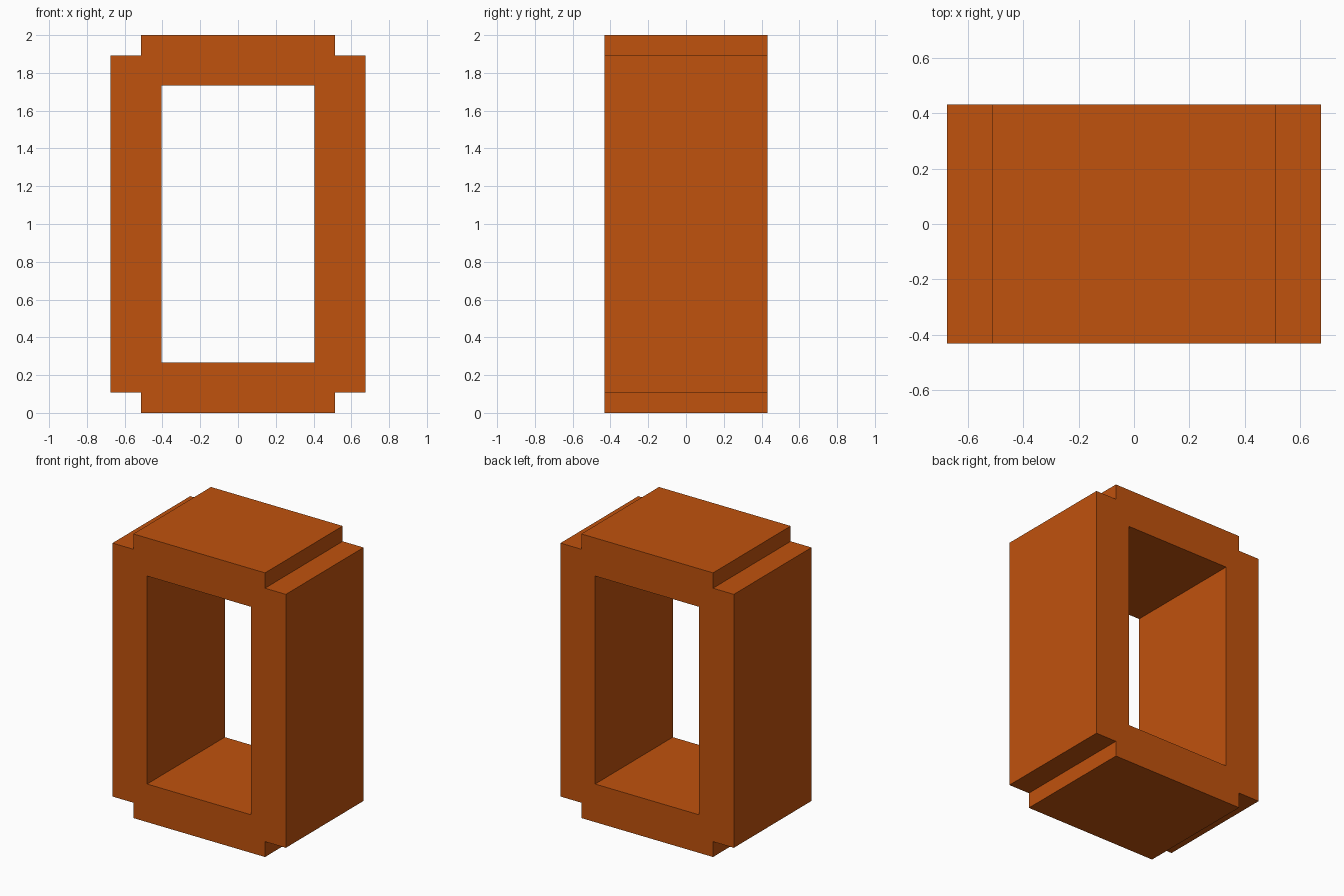
import bpy
import bmesh

cube = bpy.data.objects.get("Cube")
if cube:
    bpy.data.objects.remove(cube, do_unlink=True)

DEPTH = 0.864
MID_Z = 1.0

# Burnt orange material
orange = bpy.data.materials.new("burnt_orange")
orange.use_nodes = True
colour = (0.527, 0.084, 0.004, 1.0)
orange.diffuse_color = colour
orange.node_tree.nodes["Principled BSDF"].inputs["Base Color"].default_value = colour


def mirrored_outline(quarter):
    """Mirror the upper-left quarter of an outline into a full closed loop."""
    half = quarter + [(x, -z) for x, z in reversed(quarter)]
    return half + [(-x, z) for x, z in reversed(half)]


def add_loop(bm, points):
    verts = [bm.verts.new((x, 0, MID_Z + z)) for x, z in points]
    return [bm.edges.new((v, verts[i - 1])) for i, v in enumerate(verts)]


# Frame profile: notched outer outline with a rectangular opening
outer = mirrored_outline([(0.513, 1.0), (0.513, 0.892), (0.675, 0.892)])
opening = mirrored_outline([(0.405, 0.732)])

bm = bmesh.new()
edges = add_loop(bm, outer) + add_loop(bm, opening)
bmesh.ops.triangle_fill(bm, edges=edges, use_beauty=True, normal=(0, -1, 0))
bmesh.ops.recalc_face_normals(bm, faces=bm.faces)
mesh = bpy.data.meshes.new("notched_frame")
bm.to_mesh(mesh)
bm.free()
mesh.materials.append(orange)

frame = bpy.data.objects.new("notched_frame", mesh)
bpy.context.collection.objects.link(frame)

# Thickness from front to back
solid = frame.modifiers.new("depth", 'SOLIDIFY')
solid.thickness = DEPTH
solid.offset = 0
